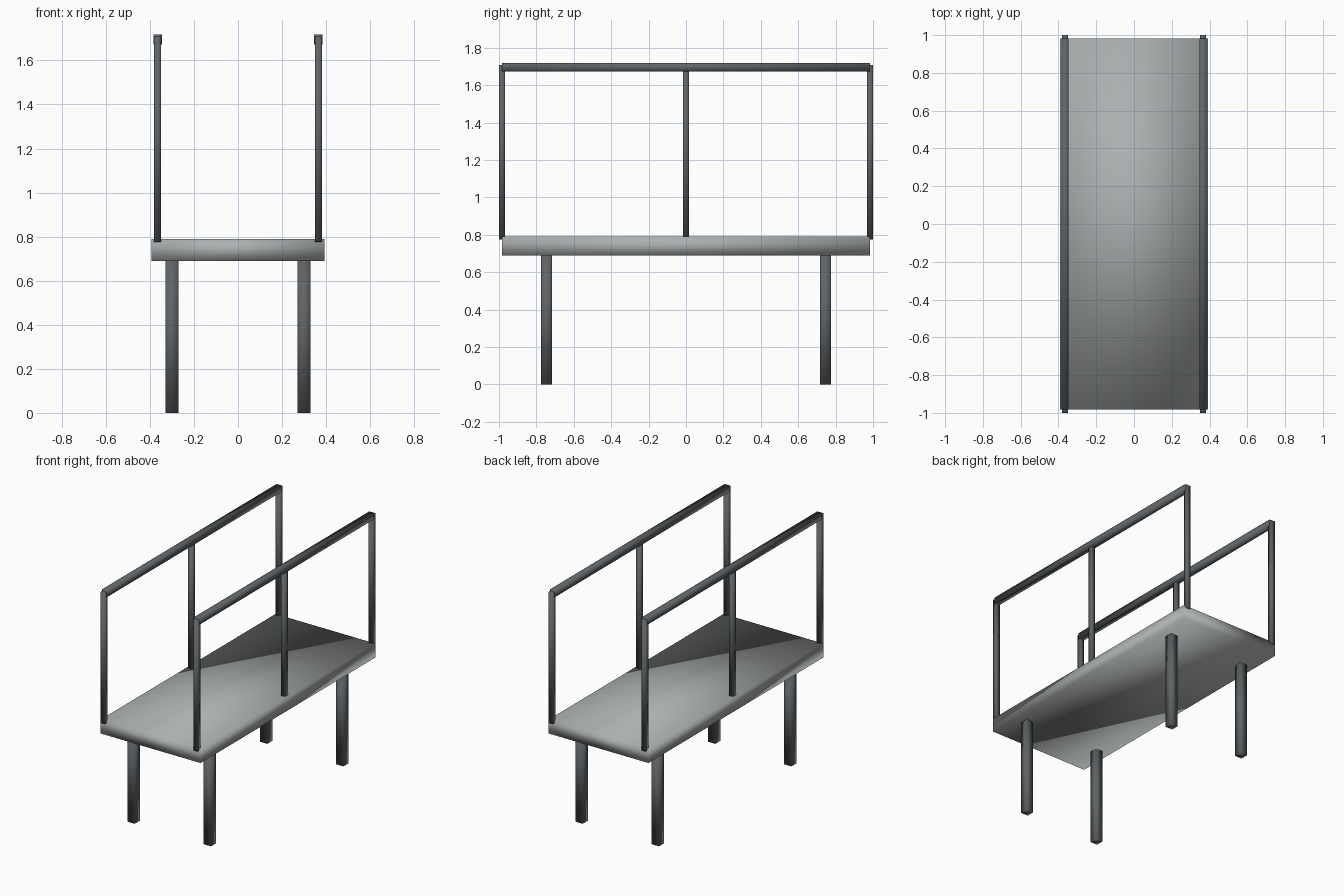
import bpy

default_cube = bpy.data.objects.get("Cube")
if default_cube:
    bpy.data.objects.remove(default_cube, do_unlink=True)


def make_material(name, color):
    mat = bpy.data.materials.new(name)
    mat.use_nodes = True
    mat.diffuse_color = color
    mat.node_tree.nodes["Principled BSDF"].inputs["Base Color"].default_value = color
    return mat


def box(name, center, half, z_range, mat):
    """Softly shaded box from a plan centre, plan half sizes and a height range."""
    low, high = z_range
    bpy.ops.mesh.primitive_cube_add(size=2, location=(*center, (low + high) / 2))
    obj = bpy.context.object
    obj.name = name
    obj.scale = (*half, (high - low) / 2)
    bpy.ops.object.transform_apply(location=False, rotation=False, scale=True)
    bpy.ops.object.shade_smooth()
    obj.data.materials.append(mat)
    return obj


deck_grey = make_material("light grey deck", (0.41, 0.43, 0.43, 1))
dark_steel = make_material("dark steel", (0.115, 0.127, 0.135, 1))

# Walkway slab
box("deck", (0, 0), (0.393, 0.983), (0.69, 0.79), deck_grey)

for side, sx in (("left", 1), ("right", -1)):
    # Supporting legs
    for end, sy in (("front", -1), ("back", 1)):
        box(f"{end}_{side}_leg", (sx * 0.3, sy * 0.745), (0.029, 0.029),
            (0, 0.70), dark_steel)
        # Railing end posts, standing slightly proud of the deck ends
        box(f"{end}_{side}_post", (sx * 0.365, sy * 0.984), (0.016, 0.016),
            (0.775, 1.708), dark_steel)
    # Railing middle post and handrail
    box(f"middle_{side}_post", (sx * 0.365, 0), (0.016, 0.016),
        (0.775, 1.70), dark_steel)
    box(f"{side}_handrail", (sx * 0.365, 0), (0.019, 0.983),
        (1.672, 1.718), dark_steel)
